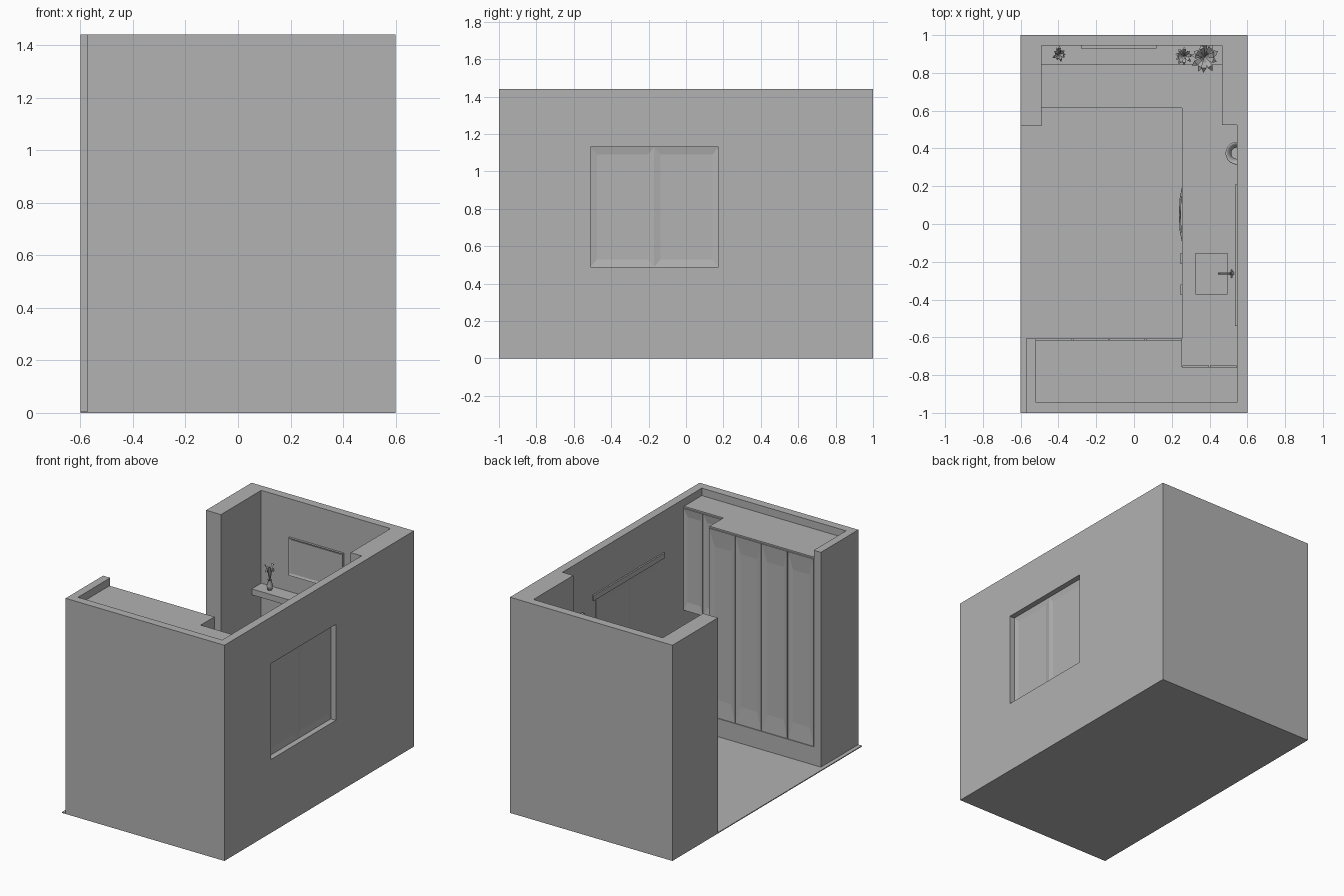
import bpy, bmesh, math, random
from mathutils import Vector

random.seed(4)
if "Cube" in bpy.data.objects:
    bpy.data.objects.remove(bpy.data.objects["Cube"])

GREY = (0.445, 0.445, 0.445, 1)
mat = bpy.data.materials.new("plain_grey")
mat.use_nodes = True
mat.diffuse_color = GREY
mat.node_tree.nodes["Principled BSDF"].inputs["Base Color"].default_value = GREY


def finish(name, bm, smooth=False):
    bmesh.ops.recalc_face_normals(bm, faces=bm.faces)
    me = bpy.data.meshes.new(name)
    for f in bm.faces:
        f.smooth = smooth
    bm.to_mesh(me)
    bm.free()
    me.materials.append(mat)
    ob = bpy.data.objects.new(name, me)
    bpy.context.collection.objects.link(ob)
    return ob


def box_bm(lo, hi):
    bm = bmesh.new()
    bmesh.ops.create_cube(bm, size=1)
    for v in bm.verts:
        v.co = [(a + b) / 2 + c * (b - a) for a, b, c in zip(lo, hi, v.co)]
    return bm


def box(name, lo, hi):
    return finish(name, box_bm(lo, hi))


def panel(name, lo, hi, facings, margin_side, margin_z, depth=0.008):
    """Board with a recessed rectangular panel on each given facing."""
    bm = box_bm(lo, hi)
    for facing in map(Vector, facings):
        bm.normal_update()
        face = max(bm.faces, key=lambda f: (f.normal.dot(facing), f.calc_area()))
        mid = face.calc_center_median()
        bmesh.ops.inset_region(bm, faces=[face], thickness=0.005)
        side = 1 if facing.x else 0
        for v in face.verts:
            for axis, m in ((side, margin_side), (2, margin_z)):
                v.co[axis] = (lo[axis] + m) if v.co[axis] < mid[axis] else (hi[axis] - m)
            v.co -= facing * depth
    return finish(name, bm)


def extrude(name, outline, z0, z1):
    bm = bmesh.new()
    base = bm.faces.new([bm.verts.new((x, y, z0)) for x, y in outline])
    top = bmesh.ops.extrude_face_region(bm, geom=[base])
    for v in top["geom"]:
        if isinstance(v, bmesh.types.BMVert):
            v.co.z = z1
    return finish(name, bm)


def cut(ob, lo, hi):
    cutter = box("cutter", lo, hi)
    cutter.hide_render = True
    mod = ob.modifiers.new("opening", "BOOLEAN")
    mod.operation, mod.solver, mod.object = "DIFFERENCE", "EXACT", cutter
    bpy.context.view_layer.objects.active = ob
    bpy.ops.object.modifier_apply(modifier=mod.name)
    bpy.data.objects.remove(cutter)


def lathe(name, profile, at, angle=math.tau, start=0, steps=24):
    bm = bmesh.new()
    vs = [bm.verts.new((r * math.cos(start), r * math.sin(start), z)) for r, z in profile]
    es = [bm.edges.new(p) for p in zip(vs, vs[1:])]
    bmesh.ops.spin(bm, geom=vs + es, axis=(0, 0, 1), cent=(0, 0, 0), angle=angle, steps=steps)
    bmesh.ops.remove_doubles(bm, verts=bm.verts, dist=0.0001)
    ob = finish(name, bm, True)
    ob.location = at
    return ob


def tube(name, points, radius):
    cu = bpy.data.curves.new(name, "CURVE")
    cu.dimensions, cu.bevel_depth, cu.bevel_resolution = "3D", radius, 2
    cu.use_fill_caps = True
    sp = cu.splines.new("POLY")
    sp.points.add(len(points) - 1)
    for p, co in zip(sp.points, points):
        p.co = (*co, 1)
    cu.materials.append(mat)
    ob = bpy.data.objects.new(name, cu)
    bpy.context.collection.objects.link(ob)


def plant(name, x, y, z, reach, height, leaves):
    """Small vase with arching pointed leaves."""
    h = height * 0.35
    lathe(name + "_vase", [(0, 0), (.014, 0), (.02, h * .4), (.01, h * .85), (.014, h)], (x, y, z))
    bm = bmesh.new()
    for i in range(leaves):
        a = math.tau * i / leaves + random.uniform(-.2, .2)
        out = Vector((math.cos(a), math.sin(a), 0))
        across = Vector((-out.y, out.x, 0)) * reach * 0.17
        r, top = reach * random.uniform(.7, 1), height * random.uniform(.7, 1)
        root = Vector((x, y, z + h * .8))
        rows = []
        for t, w in ((0, .15), (.35, .7), (.7, 1), (1, .05)):
            c = root + out * r * t + Vector((0, 0, (top - h) * math.sin(t * 2.2)))
            rows.append([bm.verts.new(c - across * w), bm.verts.new(c + across * w)])
        for a0, b0 in zip(rows, rows[1:]):
            bm.faces.new((a0[0], a0[1], b0[1], b0[0]))
    finish(name + "_leaves", bm)


# Room shell
H = 1.44
box("floor", (-.6, -1, 0), (.6, 1, .006))
walls = extrude("walls", [
    (-.573, -1), (.6, -1), (.6, 1), (-.6, 1), (-.6, .52), (-.49, .52), (-.49, .945),
    (.465, .945), (.465, .525), (.545, .525), (.545, -.945), (-.52, -.945),
    (-.52, -.605), (-.573, -.605)], .006, H)
cut(walls, (.5, -.51, .49), (.7, .175, 1.13))

# Window sashes and inner trim
for name, y0, y1 in (("window_sash_front", -.51, -.17), ("window_sash_back", -.17, .175)):
    panel(name, (.543, y0, .49), (.563, y1, 1.13), [(1, 0, 0), (-1, 0, 0)], .034, .04, .007)
box("window_head_trim", (.535, -.54, 1.13), (.545, .21, 1.165))

# Tall wardrobe with four panelled doors
box("wardrobe_body", (-.52, -.945, .13), (.255, -.613, 1.39))
box("wardrobe_plinth", (-.52, -.945, .006), (.255, -.605, .127))
W = .775 / 4
for i in range(4):
    x = -.52 + W * i
    panel(f"wardrobe_door_{i + 1}", (x + .002, -.625, .13), (x + W - .002, -.605, 1.38),
          [(0, 1, 0)], .034, .115)

# Corner upper cabinets
box("upper_cabinet", (.255, -.945, .7), (.545, -.758, 1.39))
for i in range(2):
    x = .255 + .145 * i
    panel(f"upper_door_{i + 1}", (x + .002, -.77, .7), (x + .143, -.75, 1.38), [(0, 1, 0)], .024, .055)

# Base cabinets and worktop
TOP = .46
side_base = box("side_base_cabinet", (.275, -.945, .06), (.545, .64, .43))
box("side_plinth", (.3, -.945, .006), (.545, .66, .06))
box("back_base_cabinet", (-.49, .635, .06), (.465, .945, .43))
box("back_plinth", (-.49, .66, .006), (.465, .945, .06))
worktop = extrude("worktop", [
    (.255, -.945), (.545, -.945), (.545, .525), (.465, .525), (.465, .945),
    (-.49, .945), (-.49, .615), (.255, .615)], .43, TOP)

# Side doors, with handles beside the sink
for i, (y0, y1, handle) in enumerate([(-.595, -.43, 0), (-.43, -.265, 1), (-.265, -.1, 1),
                                      (.2, .41, 0), (.41, .62, 0)]):
    panel(f"side_door_{i + 1}", (.26, y0 + .002, .065), (.28, y1 - .002, .425), [(-1, 0, 0)], .03, .04)
    if handle:
        m = (y0 + y1) / 2
        box(f"side_handle_{i + 1}", (.245, m - .028, .395), (.262, m + .028, .405))
for i in range(4):
    x = -.49 + .1875 * i
    panel(f"back_door_{i + 1}", (x + .002, .62, .065), (x + .185, .64, .425), [(0, -1, 0)], .03, .04)

# Built-in appliance with bowed handle
panel("appliance_front", (.256, -.098, .065), (.28, .198, .425), [(-1, 0, 0)], .035, .075, .004)
tube("appliance_handle", [(.258, -.09, .395), (.246, -.03, .395), (.243, .05, .395),
                          (.246, .13, .395), (.258, .19, .395)], .005)

# Sink, tap and hob
for part in (worktop, side_base):
    cut(part, (.325, -.37, .33), (.5, -.155, .6))
box("sink_back_rim", (.494, -.37, TOP), (.5, -.155, TOP + .004))
lathe("tap_base", [(0, 0), (.012, 0), (.012, .02), (0, .02)], (.518, -.262, TOP))
tube("tap_spout", [(.518, -.262, TOP)] + [
    (.483 + .035 * math.cos(a), -.262, TOP + .11 + .035 * math.sin(a))
    for a in (math.pi * k / 8 for k in range(9))] + [(.448, -.262, TOP + .09)], .005)
tube("tap_lever", [(.518, -.285, TOP + .025), (.518, -.24, TOP + .025)], .004)
box("hob", (-.265, .645, TOP), (.01, .845, TOP + .006))

# Back shelf, framed picture and plants
box("back_shelf", (-.49, .845, .78), (.465, .945, .82))
panel("picture_frame", (-.28, .93, .935), (.12, .946, 1.185), [(0, -1, 0)], .014, .014, .006)
plant("left_plant", -.395, .9, .82, .045, .19, 9)
plant("middle_plant", .265, .89, .82, .055, .16, 9)
plant("right_plant", .375, .885, .82, .085, .22, 12)

# Half-round wall lamp
lathe("wall_lamp", [(.03, 0), (.045, .015), (.06, .06), (.052, .06), (.03, .02), (.03, 0)],
      (.545, .375, 1.03), math.pi, math.pi / 2)
